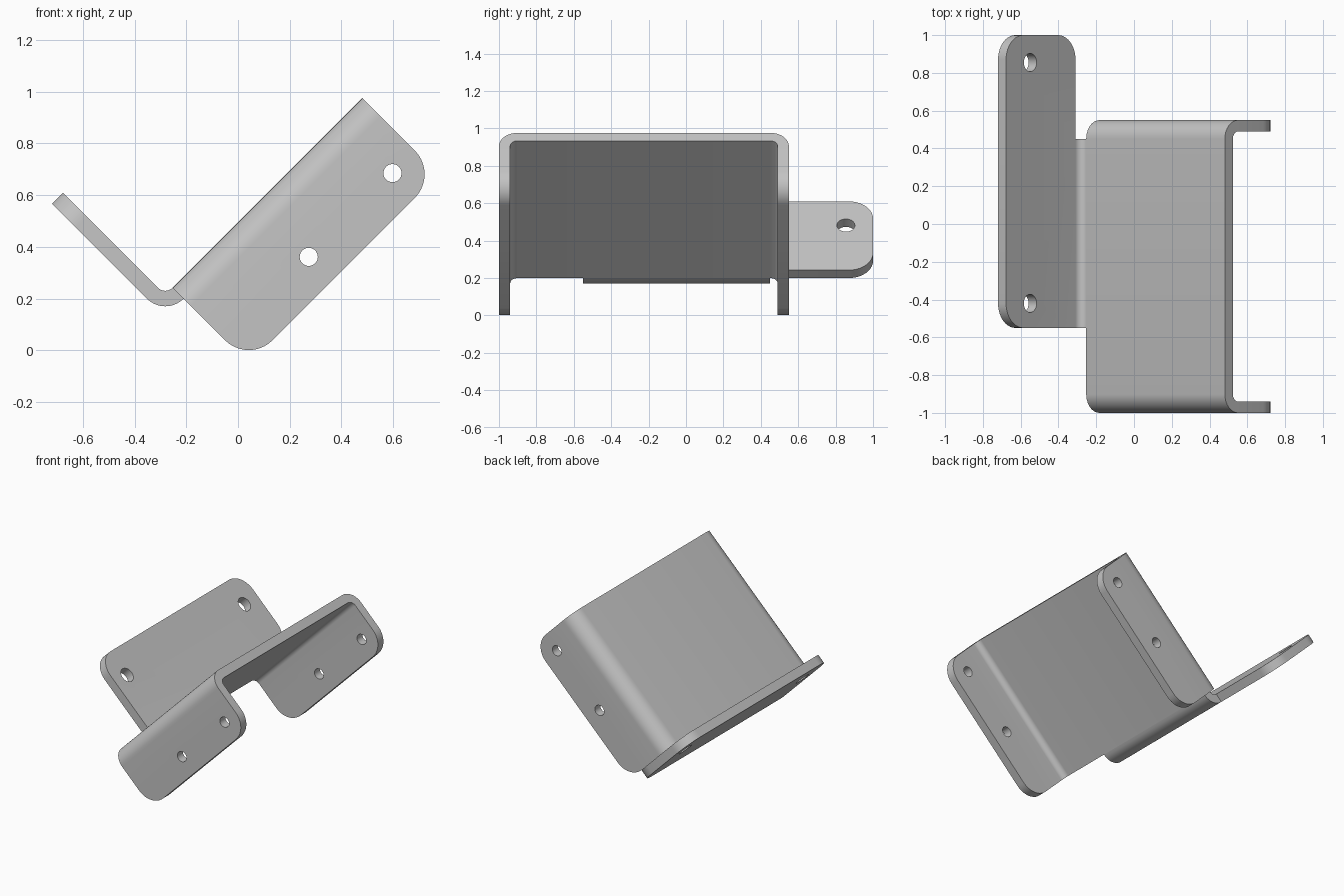
import bpy, bmesh
from math import pi, cos, sin
from mathutils import Matrix, Vector

if "Cube" in bpy.data.objects:
    bpy.data.objects.remove(bpy.data.objects["Cube"])

steel = bpy.data.materials.new("grey_steel")
steel.use_nodes = True
steel.diffuse_color = (0.55, 0.55, 0.55, 1)
steel.node_tree.nodes["Principled BSDF"].inputs["Base Color"].default_value = (0.55, 0.55, 0.55, 1)

# The bracket is laid out square as (length, width, height), then tipped 45 degrees
TIP = Matrix.Rotation(-pi / 4, 4, 'Y')
T = 0.06                               # sheet thickness
INNER, OUTER = 0.04, 0.10              # bend radii
CORNER = 0.13                          # plate corner radius
START, END = -0.008, 1.03              # channel length
TOP, BOTTOM = 0.35, -0.067             # channel height
FRONT, BACK = -1.0, 0.55               # channel width
SPLIT = TOP - OUTER                    # where flanges meet the bends
LEG_FOOT, LEG_END = TOP + INNER, 0.91  # mounting plate height
LEG_IN = START - INNER
LEG_OUT = LEG_IN - T
STRIP_BACK = BACK - OUTER              # end of the strip joining both halves


def rounded(corners, steps=10):
    """Outline from (a, b) or (a, b, radius) corners with square fillets."""
    out = []
    for i, c in enumerate(corners):
        p = Vector(c[:2])
        if len(c) == 2:
            ring = [p]
        else:
            r = c[2]
            d1 = (Vector(corners[i - 1][:2]) - p).normalized() * r
            d2 = (Vector(corners[(i + 1) % len(corners)][:2]) - p).normalized() * r
            angles = [pi / 2 * k / steps for k in range(steps + 1)]
            ring = [p + d1 * (1 - sin(t)) + d2 * (1 - cos(t)) for t in angles]
        for q in ring:
            if all((q - o).length > 1e-5 for o in out):
                out.append(q)
    return out


def hole(a, b, r, steps=32):
    return [Vector((a + r * cos(2 * pi * k / steps), b + r * sin(2 * pi * k / steps)))
            for k in range(steps)]


def sheet(bm, loops, place, lo, hi):
    """Fill an outline with holes and thicken it from lo to hi."""
    edges = []
    for loop in loops:
        vs = [bm.verts.new(place(p.x, p.y, lo)) for p in loop]
        edges += [bm.edges.new((vs[i - 1], vs[i])) for i in range(len(vs))]
    filled = bmesh.ops.triangle_fill(bm, use_beauty=True, edges=edges)["geom"]
    faces = [f for f in filled if isinstance(f, bmesh.types.BMFace)]
    grown = bmesh.ops.extrude_face_region(bm, geom=faces)["geom"]
    shift = Vector(place(0, 0, hi)) - Vector(place(0, 0, lo))
    bmesh.ops.translate(bm, vec=shift,
                        verts=[v for v in grown if isinstance(v, bmesh.types.BMVert)])


def finish(bm, name, is_joint):
    """Drop the hidden joint faces, weld, tip and make the object."""
    joints = [f for f in bm.faces if all(is_joint(v.co) for v in f.verts)]
    bmesh.ops.delete(bm, geom=joints, context='FACES')
    bmesh.ops.remove_doubles(bm, verts=bm.verts[:], dist=1e-4)
    bmesh.ops.recalc_face_normals(bm, faces=bm.faces[:])
    bm.transform(TIP)
    mesh = bpy.data.meshes.new(name)
    bm.to_mesh(mesh)
    bm.free()
    mesh.materials.append(steel)
    obj = bpy.data.objects.new(name, mesh)
    bpy.context.collection.objects.link(obj)
    bpy.ops.object.select_all(action='DESELECT')
    obj.select_set(True)
    bpy.context.view_layer.objects.active = obj
    bpy.ops.object.shade_smooth_by_angle(angle=pi / 6)


def across(y, n, u):      # profile facing along the channel
    return (u, y, n)


def sideways(u, n, y):    # profile facing the front
    return (u, y, n)


# Channel: bent web with two drilled flanges
bm = bmesh.new()
web = rounded([
    (FRONT, SPLIT), (FRONT, TOP, OUTER), (BACK, TOP, OUTER), (BACK, SPLIT),
    (BACK - T, SPLIT), (BACK - T, TOP - T, INNER),
    (FRONT + T, TOP - T, INNER), (FRONT + T, SPLIT)])
sheet(bm, [web], across, START, END)
flange = rounded([(START, SPLIT), (END, SPLIT),
                  (END, BOTTOM, CORNER), (START, BOTTOM, CORNER)])
for y in (FRONT, BACK - T):
    holes = [hole(u, 0.062, 0.035) for u in (0.449, 0.907)]
    sheet(bm, [flange] + holes, sideways, y, y + T)
finish(bm, "channel", lambda c: abs(c.z - SPLIT) < 1e-4)

# Mounting plate: drilled plate with the bent strip that joins the channel
bm = bmesh.new()
PLATE_FRONT, PLATE_BACK = -0.55, 1.0
plate = rounded([
    (PLATE_FRONT, LEG_FOOT), (STRIP_BACK, LEG_FOOT), (PLATE_BACK, LEG_FOOT, CORNER),
    (PLATE_BACK, LEG_END, CORNER), (PLATE_FRONT, LEG_END, CORNER)])
holes = [hole(y, 0.729, 0.048) for y in (-0.42, 0.855)]
sheet(bm, [plate] + holes, across, LEG_OUT, LEG_IN)
strip = rounded([
    (START, TOP), (LEG_IN, TOP, INNER), (LEG_IN, LEG_FOOT),
    (LEG_OUT, LEG_FOOT), (LEG_OUT, TOP - T, OUTER), (START, TOP - T)])
sheet(bm, [strip], sideways, PLATE_FRONT, STRIP_BACK)
finish(bm, "mounting_plate",
       lambda c: abs(c.x - START) < 1e-4
       or (abs(c.z - LEG_FOOT) < 1e-4 and c.y < STRIP_BACK + 1e-4))
